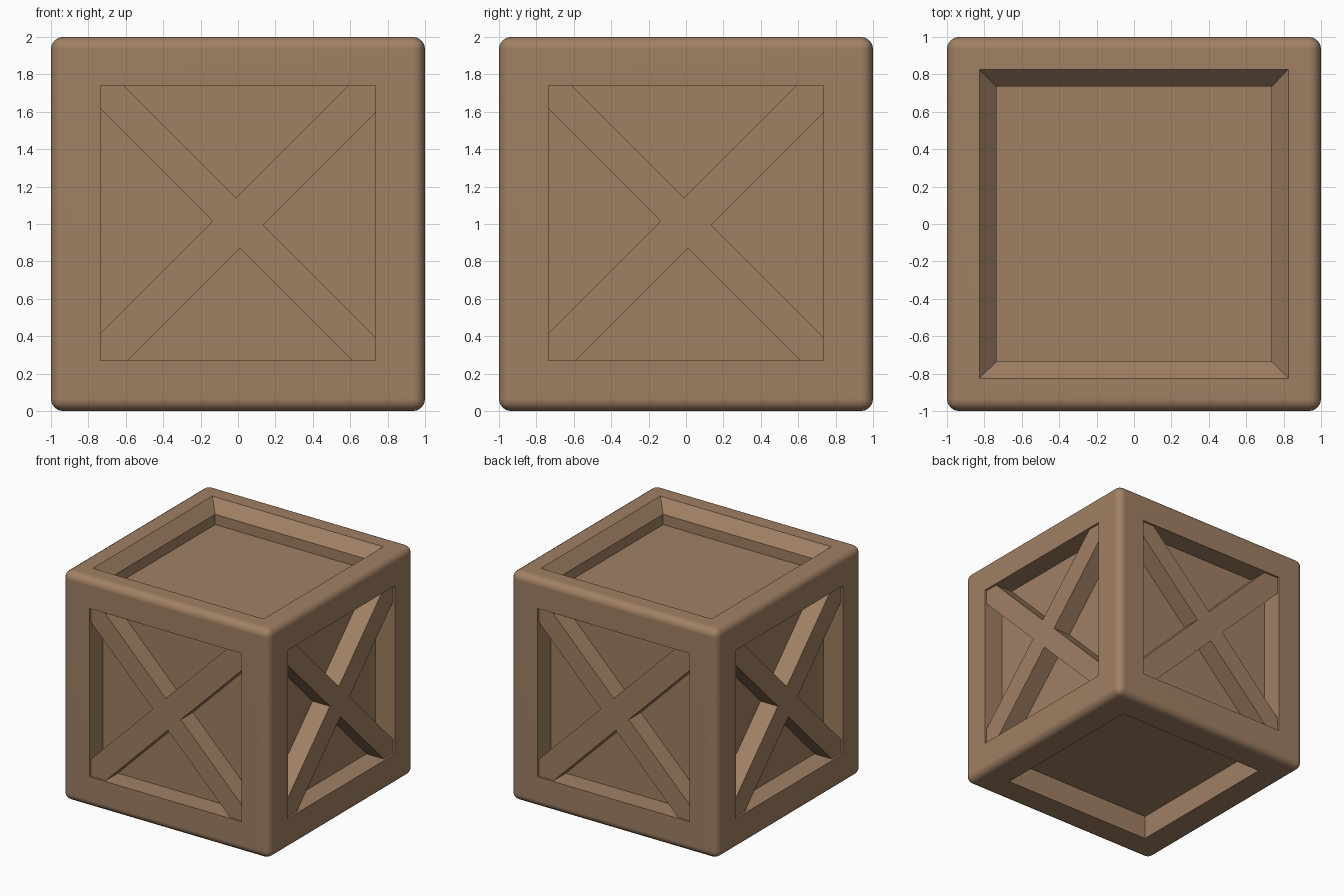
import bpy, bmesh, math
from mathutils import Vector, Matrix

if "Cube" in bpy.data.objects:
    bpy.data.objects.remove(bpy.data.objects["Cube"])

wood = bpy.data.materials.new("brown wood")
wood.diffuse_color = (0.352, 0.216, 0.127, 1)
wood.use_nodes = True
wood.node_tree.nodes["Principled BSDF"].inputs["Base Color"].default_value = wood.diffuse_color

MID = 1.005          # height of the middle of the side openings
OPEN = 0.735         # half width of the openings
BEV = 0.065


def add_object(name, bm):
    bmesh.ops.recalc_face_normals(bm, faces=bm.faces)
    me = bpy.data.meshes.new(name)
    bm.to_mesh(me)
    bm.free()
    me.materials.append(wood)
    ob = bpy.data.objects.new(name, me)
    bpy.context.collection.objects.link(ob)
    return ob


def inset(bm, face, thickness, depth=0.0):
    bmesh.ops.inset_individual(bm, faces=[face], thickness=thickness,
                               depth=depth, use_even_offset=True)


# Crate body: rounded cube with a recessed panel in each face
bm = bmesh.new()
bmesh.ops.create_cube(bm, size=2, matrix=Matrix.Translation((0, 0, 1)))
bmesh.ops.bevel(bm, geom=bm.edges[:], offset=BEV, segments=4, profile=0.5,
                affect='EDGES')
bm.normal_update()
panels = [f for f in bm.faces if f.calc_area() > 1]
for f in panels:
    n = f.normal.copy()
    flat = 1 - BEV
    if n.z > 0.5:                       # top: sloped lip, then straight wall
        inset(bm, f, flat - 0.825)
        inset(bm, f, 0.09, -0.10)
        depth = 0.09
    else:
        inset(bm, f, flat - OPEN)
        if abs(n.z) < 0.5:
            bmesh.ops.translate(bm, verts=f.verts[:], vec=(0, 0, MID - 1))
        depth = 0.21 if n.z < -0.5 else 0.185
    inner = bmesh.ops.extrude_discrete_faces(bm, faces=[f])["faces"][0]
    bmesh.ops.translate(bm, verts=inner.verts[:], vec=-n * depth)
body = add_object("crate_body", bm)
bpy.context.view_layer.objects.active = body
body.select_set(True)
bpy.ops.object.shade_smooth_by_angle(angle=math.radians(35))
body.select_set(False)
wn = body.modifiers.new("even shading", 'WEIGHTED_NORMAL')
wn.keep_sharp = True

# Crossed braces: one X outline, extruded, on each of the four sides
a, b, L = 0.0885, 0.103, 1.04
outline = [(L, a), (b, a), (b, L), (-b, L), (-b, a), (-L, a),
           (-L, -a), (-b, -a), (-b, -L), (b, -L), (b, -a), (L, -a)]
r = math.sqrt(0.5)
for i, side in enumerate(("front", "right", "back", "left")):
    bm = bmesh.new()
    vs = [bm.verts.new(((p + q) * r, -0.982, MID + (q - p) * r)) for p, q in outline]
    face = bm.faces.new(vs)
    ext = bmesh.ops.extrude_face_region(bm, geom=[face])["geom"]
    bmesh.ops.translate(bm, vec=(0, 0.175, 0),
                        verts=[g for g in ext if isinstance(g, bmesh.types.BMVert)])
    bmesh.ops.rotate(bm, verts=bm.verts[:], cent=(0, 0, 0),
                     matrix=Matrix.Rotation(i * math.pi / 2, 3, 'Z'))
    add_object(side + "_cross_brace", bm)
